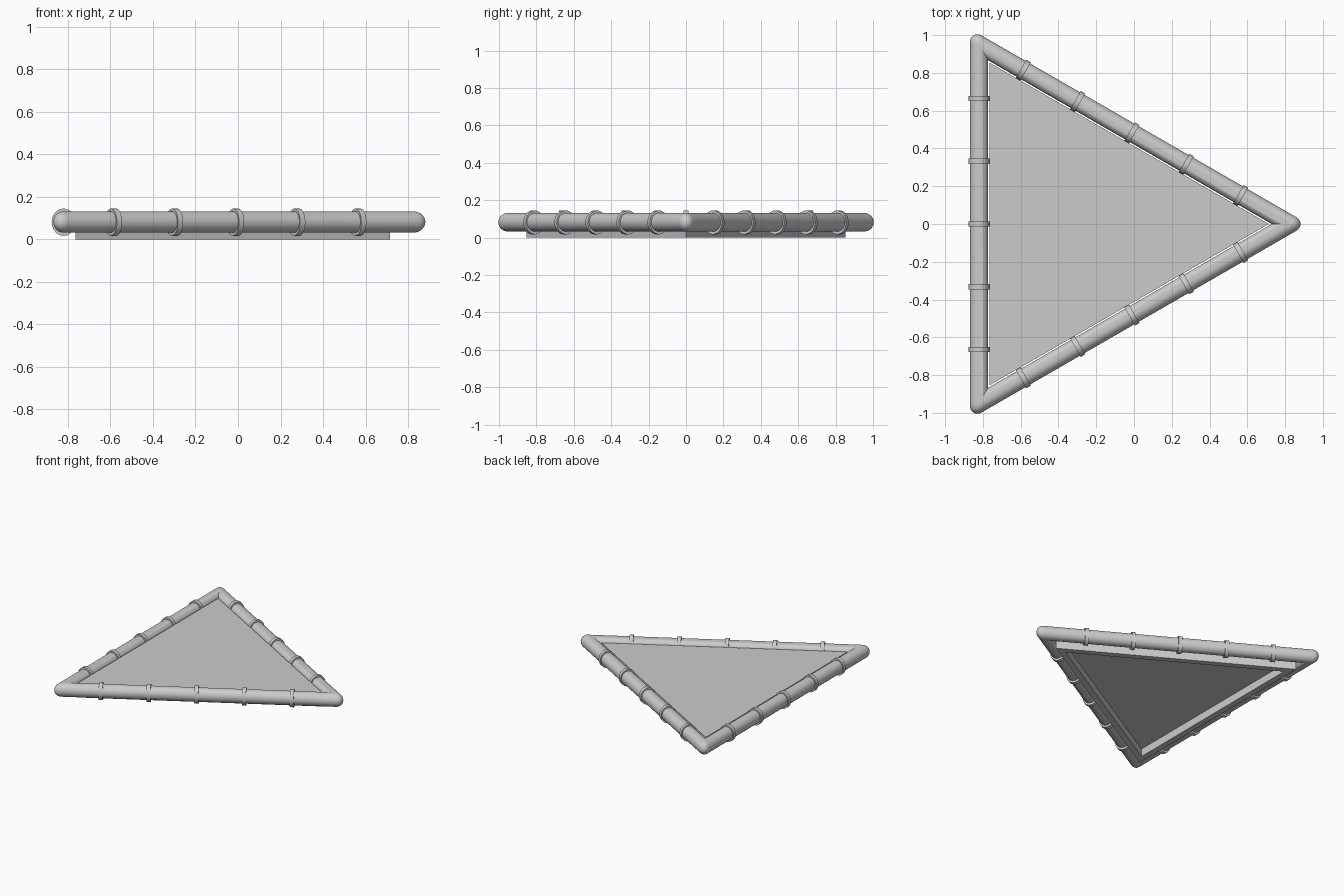
import bpy, bmesh
from math import cos, sin, pi, radians
from mathutils import Vector

if "Cube" in bpy.data.objects:
    bpy.data.objects.remove(bpy.data.objects["Cube"])

CX = -0.272            # triangle centroid x
R = 1.097              # centreline corner radius
ZC = 0.082             # tube centre height


def finish(bm, name, smooth=True):
    bmesh.ops.remove_doubles(bm, verts=bm.verts, dist=1e-5)
    bmesh.ops.recalc_face_normals(bm, faces=bm.faces)
    me = bpy.data.meshes.new(name)
    bm.to_mesh(me)
    bm.free()
    ob = bpy.data.objects.new(name, me)
    bpy.context.collection.objects.link(ob)
    if smooth:
        bpy.ops.object.select_all(action='DESELECT')
        ob.select_set(True)
        bpy.context.view_layer.objects.active = ob
        bpy.ops.object.shade_smooth_by_angle(angle=radians(35))
    return ob


def skin(bm, loops):
    # bridge a cyclic list of closed loops with quads
    rows = [[bm.verts.new(p) for p in lp] for lp in loops]
    n = len(rows[0])
    for i, a in enumerate(rows):
        b = rows[(i + 1) % len(rows)]
        for j in range(n):
            k = (j + 1) % n
            bm.faces.new((a[j], a[k], b[k], b[j]))


def triangle(radius, z):
    return [Vector((CX + radius * cos(2 * pi * i / 3), radius * sin(2 * pi * i / 3), z)) for i in range(3)]


# Tube frame: mitred inside the corners, softly pointed outside
bm = bmesh.new()
loops = []
STEPS, SEG = 10, 32
for c, v in zip((0, 120, 240), triangle(R, ZC)):
    bis = Vector((cos(radians(c)), sin(radians(c)), 0))
    for s in range(STEPS + 1):
        f = -60 + 120 * s / STEPS
        h = radians(c + f)
        n = Vector((cos(h), sin(h), 0))
        lp = []
        for j in range(SEG):
            a = 2 * pi * j / SEG
            u, w = 0.048 * cos(a), 0.05 * sin(a)
            point = bis * 0.16 * (2 * cos(radians(f)) - 0.9)
            off = (n + point) * u if u >= 0 else bis * 2 * u
            lp.append(v + off + Vector((0, 0, w)))
        loops.append(lp)
skin(bm, loops)
finish(bm, "tube_frame")

# Five clamp bands on each side
for side, h in enumerate((60, 180, 300)):
    n = Vector((cos(radians(h)), sin(radians(h)), 0))
    t = Vector((-n.y, n.x, 0))
    shift = (0.015, 0, -0.015)[side]
    for i in range(5):
        mid = Vector((CX, 0, ZC - 0.001)) + n * (R / 2) + t * ((i - 2) * 0.332 + shift)
        bm = bmesh.new()
        # section corners: radial u, radial z, position along tube
        sec = [(0.047, 0.049, -0.014), (0.056, 0.064, -0.014),
               (0.056, 0.064, 0.014), (0.047, 0.049, 0.014)]
        skin(bm, [[mid + n * (ru * cos(2 * pi * j / SEG)) + t * w
                   + Vector((0, 0, rz * sin(2 * pi * j / SEG))) for ru, rz, w in sec]
                  for j in range(SEG)])
        finish(bm, f"clamp_band_{side + 1}_{i + 1}")

# Tray: flat triangular top with a hollow underside, leaving a thin gap to the tubes
bm = bmesh.new()
rows = [[bm.verts.new(p) for p in triangle(r, z)]
        for r, z in ((0.986, 0.105), (0.986, 0), (0.896, 0), (0.896, 0.06))]
for a, b in zip(rows, rows[1:]):
    for i in range(3):
        k = (i + 1) % 3
        bm.faces.new((a[i], a[k], b[k], b[i]))
bm.faces.new(rows[0])
bm.faces.new(rows[-1])
finish(bm, "tray_panel", False)
